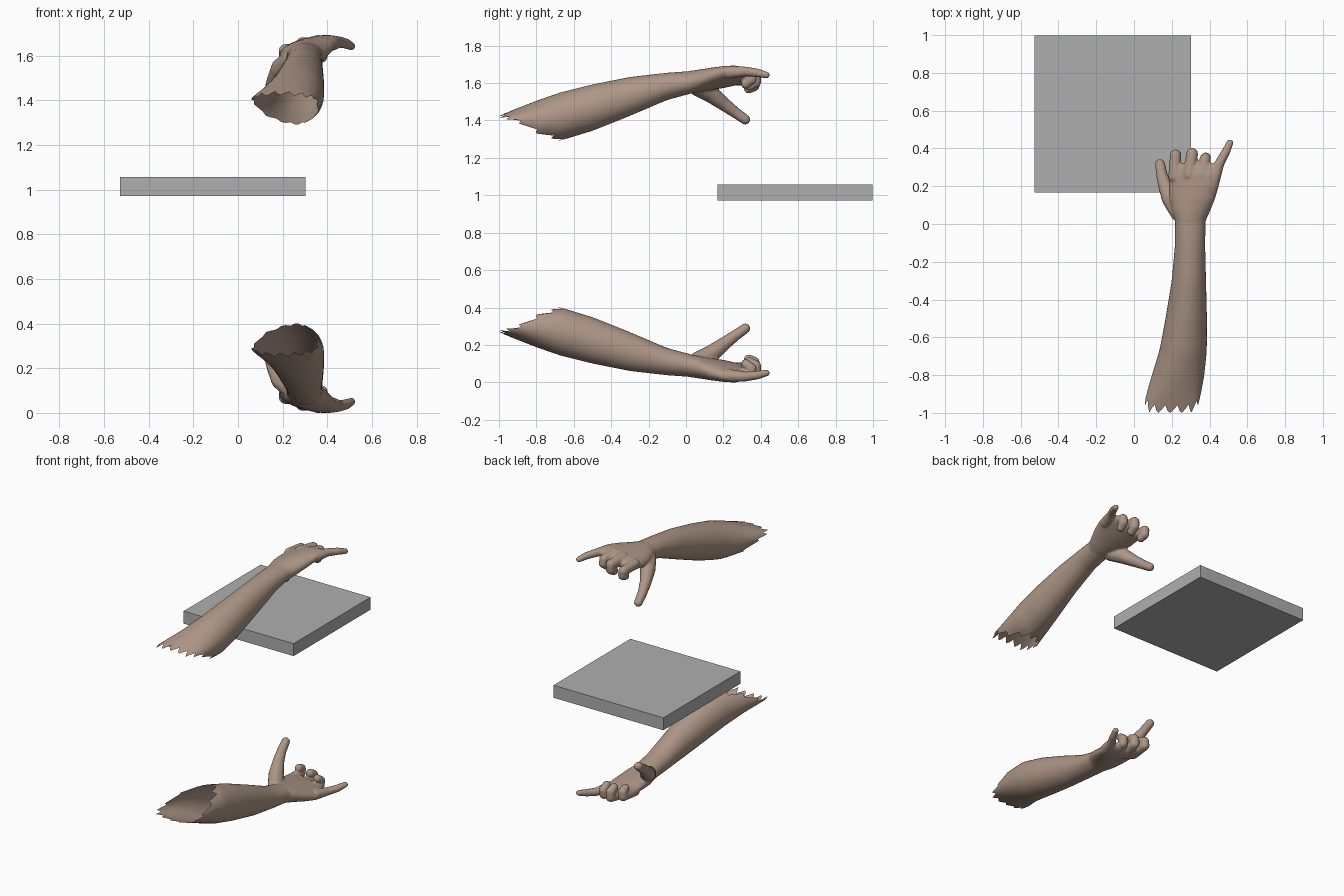
import bpy, bmesh, math
from mathutils import Vector, Matrix

if "Cube" in bpy.data.objects:
    bpy.data.objects.remove(bpy.data.objects["Cube"])

MIRROR_Z = 1.693   # upper z + lower z for the mirrored pair of arms
SEG = 56


def material(name, rgb):
    m = bpy.data.materials.new(name)
    m.diffuse_color = (*rgb, 1)
    m.use_nodes = True
    m.node_tree.nodes["Principled BSDF"].inputs["Base Color"].default_value = m.diffuse_color
    return m


skin = material("skin", (0.42, 0.305, 0.24))
grey = material("grey", (0.43, 0.43, 0.43))


def finish(bm, name, mat):
    me = bpy.data.meshes.new(name)
    bm.to_mesh(me)
    bm.free()
    me.materials.append(mat)
    ob = bpy.data.objects.new(name, me)
    bpy.context.collection.objects.link(ob)
    return ob


def flip(bm):
    for v in bm.verts:
        v.co.z = MIRROR_Z - v.co.z
    bmesh.ops.reverse_faces(bm, faces=bm.faces)


def loft(bm, rings, caps=False):
    loops = [[bm.verts.new(c) for c in r] for r in rings]
    n = len(loops[0])
    for a, b in zip(loops, loops[1:]):
        for i in range(n):
            j = (i + 1) % n
            bm.faces.new((a[i], b[i], b[j], a[j]))
    if caps:
        bm.faces.new(loops[0])
        bm.faces.new(loops[-1][::-1])


# Forearm outline along y: y, left x, right x, bottom z, top z
ARM = [(-1.0, .05, .335, 1.36, 1.425), (-.92, .06, .35, 1.34, 1.458),
       (-.8, .095, .372, 1.29, 1.505), (-.67, .135, .385, 1.293, 1.55),
       (-.5, .167, .386, 1.345, 1.592), (-.3, .2, .381, 1.425, 1.632),
       (-.1, .218, .376, 1.51, 1.655), (.03, .218, .38, 1.545, 1.664)]


def arm_point(y, ang):
    y = max(-1.0, min(.03, y))
    for a, b in zip(ARM, ARM[1:]):
        if y <= b[0]:
            f = (y - a[0]) / (b[0] - a[0])
            xl, xr, zb, zt = (p + (q - p) * f for p, q in zip(a[1:], b[1:]))
            break
    return Vector(((xl + xr) / 2 + math.cos(ang) * (xr - xl) / 2, y,
                   (zb + zt) / 2 + math.sin(ang) * (zt - zb) / 2))


def forearm(name, lower):
    bm = bmesh.new()
    teeth = (0, .02, .05, .03)
    rings, steps = [], 24
    for k in range(steps + 1):
        ring = []
        for i in range(SEG):
            ang = 2 * math.pi * i / SEG
            s = math.sin(ang)
            end = -.88 - .16 * s + .08 * s * s     # slanted torn end
            y = end + (.03 - end) * k / steps
            if k == 0:
                y -= teeth[i % 4]
            ring.append(arm_point(y, ang))
        rings.append(ring)
    loft(bm, rings)
    # keep the outside facing outwards
    bm.normal_update()
    bm.faces.ensure_lookup_table()
    if sum(f.normal.z * (f.calc_center_median().z - 1.5) for f in bm.faces) < 0:
        bmesh.ops.reverse_faces(bm, faces=bm.faces)
    if lower:
        flip(bm)
    ob = finish(bm, name, skin)
    for p in ob.data.polygons:
        p.use_smooth = True


# Palm sections: y, centre x, centre z, half width, half thickness, roll
PALM = [(-.03, .298, 1.601, .074, .054, 0), (.02, .299, 1.604, .082, .061, 0),
        (.07, .302, 1.612, .102, .06, -.1), (.13, .308, 1.622, .122, .056, -.2),
        (.20, .316, 1.632, .137, .05, -.25), (.26, .32, 1.64, .139, .043, -.25),
        (.30, .32, 1.64, .13, .034, -.25), (.32, .32, 1.638, .115, .02, -.25)]

# Fingers: joint x, y, z, radius
DIGITS = {
    "index": [(.215, .25, 1.62, .035), (.22, .365, 1.615, .031),
              (.222, .365, 1.585, .03), (.225, .335, 1.57, .027)],
    "middle": [(.292, .26, 1.65, .036), (.308, .372, 1.64, .032),
               (.308, .372, 1.605, .031), (.306, .34, 1.585, .028)],
    "ring": [(.358, .26, 1.66, .035), (.377, .345, 1.65, .03),
             (.379, .35, 1.62, .03), (.375, .32, 1.595, .027)],
    "little": [(.42, .23, 1.657, .036), (.452, .32, 1.662, .027),
               (.485, .38, 1.655, .024), (.508, .43, 1.643, .019)],
    "thumb": [(.24, .06, 1.58, .05), (.197, .13, 1.545, .05),
              (.165, .2, 1.49, .038), (.147, .26, 1.445, .031),
              (.138, .317, 1.405, .028)],
}


def hand(name, lower):
    bm = bmesh.new()
    rings = []
    for y, cx, cz, hw, ht, roll in PALM:
        rot = Matrix.Rotation(roll, 3, 'Y')
        rings.append([Vector((cx, y, cz)) + rot @ Vector(
            (math.cos(t) * hw, 0, math.sin(t) * ht))
            for t in (2 * math.pi * i / 32 for i in range(32))])
    loft(bm, rings, caps=True)
    # digits are runs of overlapping balls, fused by the remesh
    for joints in DIGITS.values():
        for a, b in zip(joints, joints[1:]):
            a, b = Vector(a), Vector(b)
            n = max(2, int((b.xyz - a.xyz).length / .008))
            for k in range(n + 1):
                c = a.lerp(b, k / n)
                bmesh.ops.create_icosphere(bm, subdivisions=2, radius=c.w,
                                           matrix=Matrix.Translation(c.xyz))
    bmesh.ops.recalc_face_normals(bm, faces=bm.faces)
    if lower:
        flip(bm)
    ob = finish(bm, name, skin)
    rem = ob.modifiers.new("fuse", 'REMESH')
    rem.mode = 'VOXEL'
    rem.voxel_size = .006
    rem.use_smooth_shade = True
    smo = ob.modifiers.new("soften", 'SMOOTH')
    smo.factor = .5
    smo.iterations = 7


for side, lower in (("upper", False), ("lower", True)):
    forearm(side + "_forearm", lower)
    hand(side + "_hand", lower)

# Flat square slab between the arms
bm = bmesh.new()
bmesh.ops.create_cube(bm, size=1)
bmesh.ops.scale(bm, vec=(.83, .83, .085), verts=bm.verts)
bmesh.ops.translate(bm, vec=(-.113, .583, 1.014), verts=bm.verts)
finish(bm, "slab", grey)
